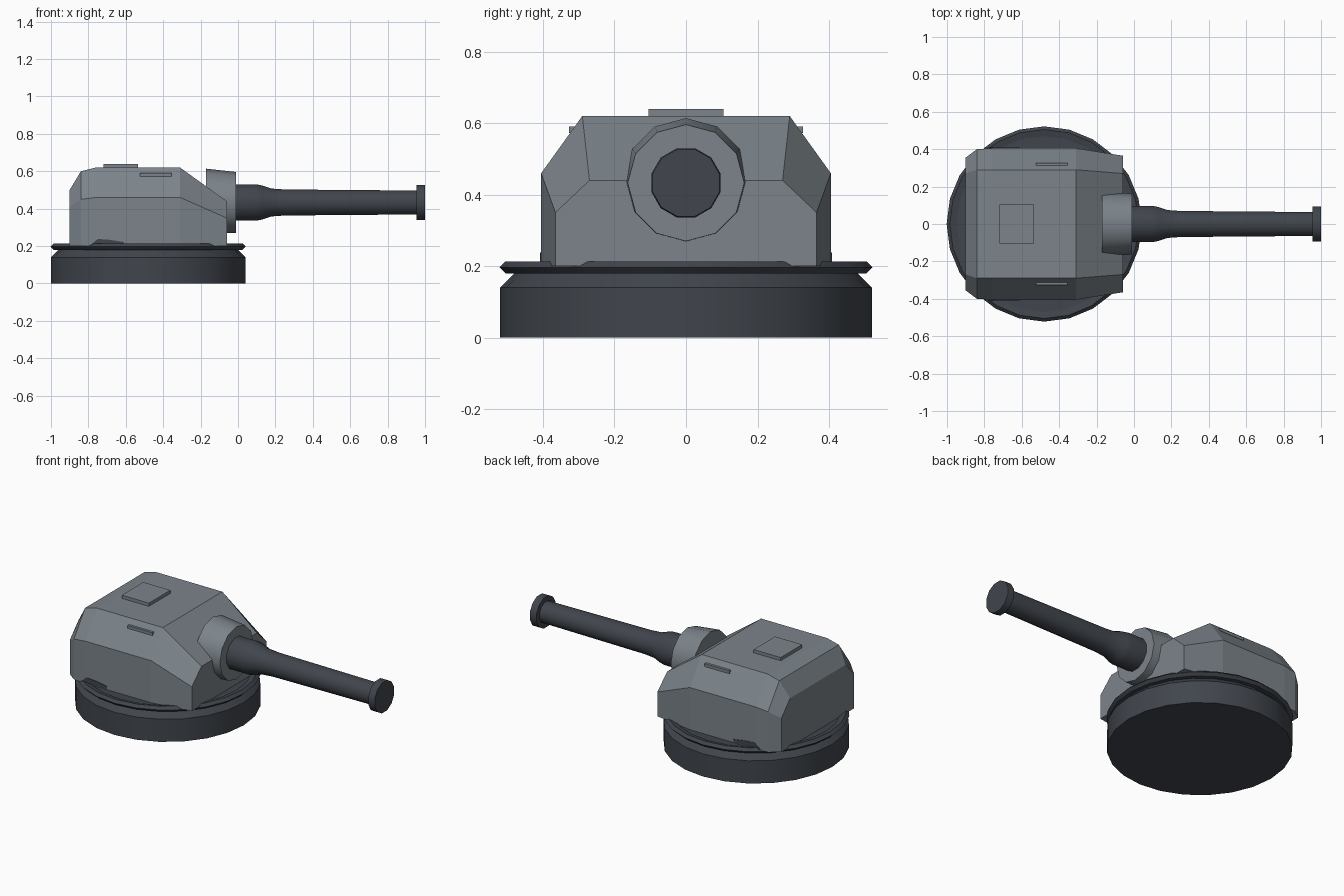
import bpy, bmesh, math
from mathutils import Matrix, Vector

cube = bpy.data.objects.get("Cube")
if cube:
    bpy.data.objects.remove(cube, do_unlink=True)


def material(name, rgb):
    m = bpy.data.materials.new(name)
    m.use_nodes = True
    m.diffuse_color = (*rgb, 1)
    m.node_tree.nodes["Principled BSDF"].inputs["Base Color"].default_value = (*rgb, 1)
    return m


STEEL = material("steel grey", (0.20, 0.23, 0.255))
DARK = material("dark gunmetal", (0.052, 0.060, 0.073))


def finish(name, bm, mat, smooth=None):
    bmesh.ops.recalc_face_normals(bm, faces=bm.faces)
    mesh = bpy.data.meshes.new(name)
    bm.to_mesh(mesh)
    bm.free()
    mesh.materials.append(mat)
    ob = bpy.data.objects.new(name, mesh)
    bpy.context.collection.objects.link(ob)
    if smooth:
        bpy.ops.object.select_all(action="DESELECT")
        ob.select_set(True)
        bpy.context.view_layer.objects.active = ob
        bpy.ops.object.shade_smooth_by_angle(angle=math.radians(smooth))
    return ob


def loft(name, rings, mat, smooth=None, closed=False):
    """Bridge equal-length point rings; cap the ends, or join last to first."""
    bm = bmesh.new()
    loops = [[bm.verts.new(p) for p in ring] for ring in rings]
    n = len(loops[0])
    pairs = list(zip(loops, loops[1:]))
    if closed:
        pairs.append((loops[-1], loops[0]))
    else:
        bm.faces.new(loops[0])
        bm.faces.new(loops[-1])
    for a, b in pairs:
        for i in range(n):
            j = (i + 1) % n
            bm.faces.new((a[i], a[j], b[j], b[i]))
    return finish(name, bm, mat, smooth)


def circle(radius, sides, turn=0.0):
    for i in range(sides):
        a = 2 * math.pi * (i + turn) / sides
        yield radius * math.cos(a), radius * math.sin(a)


def upright(profile, sides=24):
    return [[(u - 0.48, v, z) for u, v in circle(r, sides)] for r, z in profile]


def along_x(profile, sides, turn=0.0):
    return [[(x, u, zc + v) for u, v in circle(r, sides, turn)] for x, r, zc in profile]


def box(name, low, high, mat):
    bm = bmesh.new()
    low, high = Vector(low), Vector(high)
    place = Matrix.Translation((low + high) / 2) @ Matrix.Diagonal((*(high - low), 1))
    bmesh.ops.create_cube(bm, size=1, matrix=place)
    return finish(name, bm, mat)


# Round pedestal and the bevelled turning ring on top of it
loft("pedestal", upright([(0.52, 0), (0.52, 0.14), (0.475, 0.185), (0.475, 0.2)]), DARK, 30)
loft("turning_ring", upright([(0.47, 0.18), (0.505, 0.18), (0.522, 0.197),
                              (0.505, 0.213), (0.47, 0.205)]), DARK, 30, closed=True)

# Faceted turret: x, lower half width, shoulder height, upper half width, top height
sections = [
    (-0.90, 0.355, 0.41, 0.27, 0.50),
    (-0.84, 0.40, 0.45, 0.29, 0.60),
    (-0.76, 0.405, 0.46, 0.29, 0.62),
    (-0.31, 0.405, 0.46, 0.29, 0.62),
    (-0.06, 0.365, 0.35, 0.27, 0.44),
]
loft("turret", [[(x, -w, 0.2), (x, -w, s), (x, -t, h), (x, t, h), (x, w, s), (x, w, 0.2)]
                for x, w, s, t, h in sections], STEEL)

# Roof hatch
box("roof_hatch", (-0.72, -0.105, 0.61), (-0.535, 0.105, 0.64), STEEL)

# Matching shoulder rails and dark lower side patches
for side, sign in (("left", 1), ("right", -1)):
    box(side + "_rail", (-0.525, min(sign * 0.31, sign * 0.327), 0.572),
        (-0.355, max(sign * 0.31, sign * 0.327), 0.59), STEEL)
    patch = [(-0.79, 0.205), (-0.75, 0.238), (-0.69, 0.234), (-0.61, 0.222), (-0.61, 0.205)]
    loft(side + "_lower_patch", [[(x, sign * y, z) for x, z in patch]
                                 for y in (0.402, 0.408)], DARK)

# Tapered collar around the gun
loft("gun_collar", along_x([(-0.17, 0.173, 0.441), (-0.01, 0.163, 0.433)], 12), STEEL, 35)

# Barrel with a thick sleeve and a flat muzzle disc
loft("barrel", along_x([(x, r, 0.433) for x, r in (
    (-0.05, 0.1), (0.10, 0.1), (0.13, 0.094), (0.18, 0.077), (0.25, 0.072),
    (0.97, 0.066))], 12, 0.5), DARK, 35)
loft("muzzle", along_x([(0.955, 0.097, 0.433), (1.0, 0.097, 0.433)], 12, 0.5), DARK, 35)
